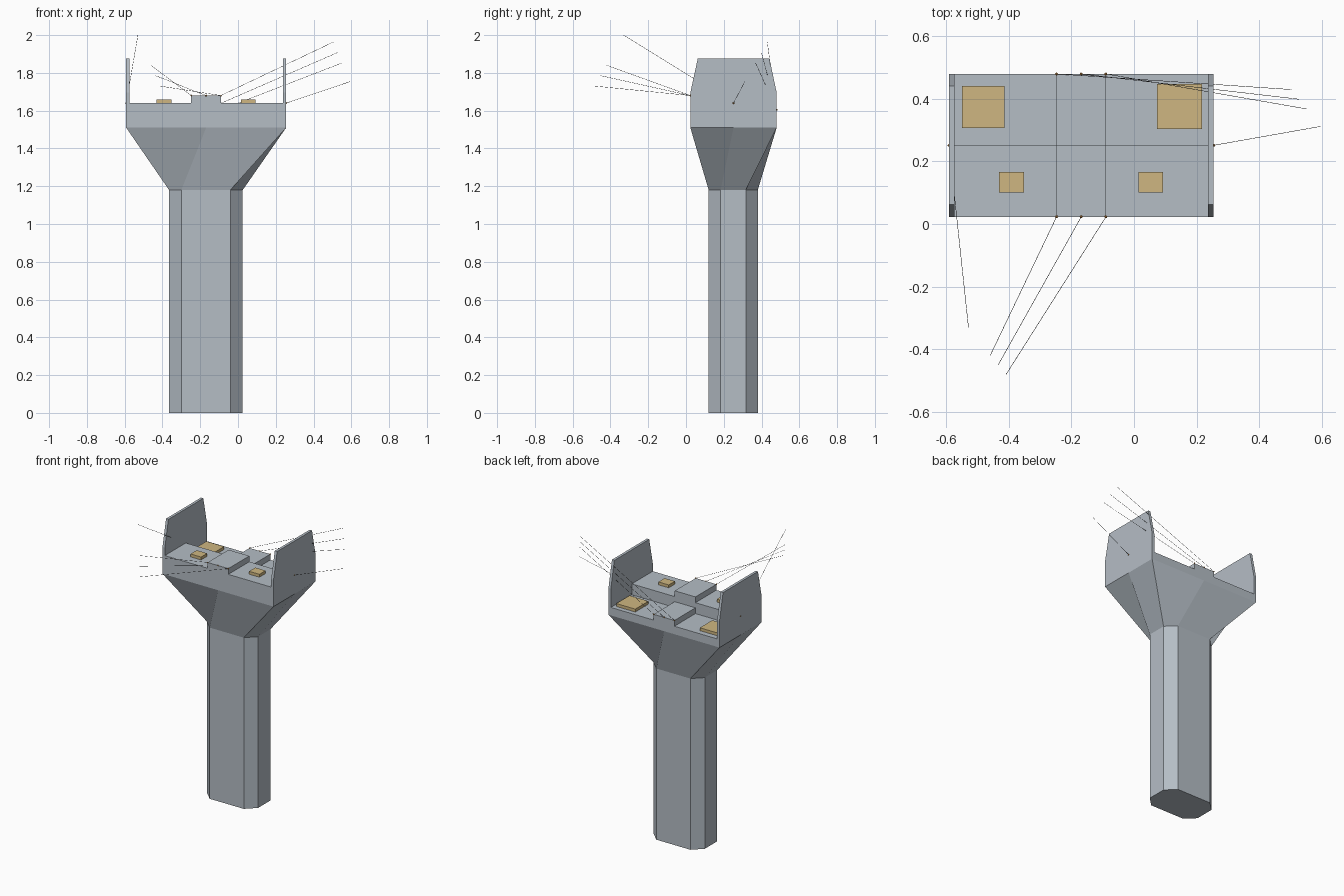
import bpy, bmesh
from mathutils import Vector

if "Cube" in bpy.data.objects:
    bpy.data.objects.remove(bpy.data.objects["Cube"])


def material(name, rgb):
    m = bpy.data.materials.new(name)
    m.diffuse_color = (*rgb, 1)
    m.use_nodes = True
    m.node_tree.nodes["Principled BSDF"].inputs["Base Color"].default_value = m.diffuse_color
    return m


CONCRETE = material("concrete grey", (0.46, 0.51, 0.56))
TAN = material("bearing tan", (0.62, 0.47, 0.22))
DARK = material("cable dark", (0.03, 0.03, 0.03))
ORANGE = material("anchor orange", (0.55, 0.25, 0.06))

# Overall plan limits of the pier head
X0, X1, Y0, Y1 = -0.592, 0.255, 0.023, 0.48
XM, YM = (X0 + X1) / 2, (Y0 + Y1) / 2


def finish(name, bm, mat):
    bmesh.ops.recalc_face_normals(bm, faces=bm.faces[:])
    me = bpy.data.meshes.new(name)
    bm.to_mesh(me)
    bm.free()
    me.materials.append(mat)
    ob = bpy.data.objects.new(name, me)
    bpy.context.collection.objects.link(ob)
    return ob


def loft(name, rings, mat):
    """Join equal-length rings of points and close both ends."""
    bm = bmesh.new()
    vs = [[bm.verts.new(p) for p in r] for r in rings]
    n = len(vs[0])
    for a, b in zip(vs, vs[1:]):
        for i in range(n):
            j = (i + 1) % n
            bm.faces.new((a[i], a[j], b[j], b[i]))
    bm.faces.new(vs[0][::-1])
    bm.faces.new(vs[-1])
    return finish(name, bm, mat)


def box(name, x0, x1, y0, y1, z0, z1, mat):
    plan = [(x0, y0), (x1, y0), (x1, y1), (x0, y1)]
    return loft(name, [[(x, y, z) for x, y in plan] for z in (z0, z1)], mat)


# Shaft and flare: chamfered column twisting out to corners and edge midpoints
octagon = [(-0.30, 0.12), (-0.04, 0.12), (0.025, 0.183), (0.025, 0.317),
           (-0.04, 0.38), (-0.30, 0.38), (-0.365, 0.317), (-0.365, 0.183)]
head = [(XM, Y0), (X1, Y0), (X1, YM), (X1, Y1),
        (XM, Y1), (X0, Y1), (X0, YM), (X0, Y0)]
loft("pier_shaft_and_flare",
     [[(x, y, 0) for x, y in octagon],
      [(x, y, 1.18) for x, y in octagon],
      [(x, y, 1.51) for x, y in head]], CONCRETE)

# Two stepped halves of the cap, each with a raised central block
for name, ya, yb, z in (("front_cap", Y0, YM, 1.64), ("back_cap", YM, Y1, 1.565)):
    prof = [(X0, 1.51), (X1, 1.51), (X1, z), (-0.09, z), (-0.09, z + 0.04),
            (-0.248, z + 0.04), (-0.248, z), (X0, z)]
    loft(name, [[(x, y, h) for x, h in prof] for y in (ya, yb)], CONCRETE)

# End walls with sloped shoulders
wall = [(Y0, 1.51), (Y1, 1.51), (Y1, 1.695), (0.442, 1.875), (0.062, 1.875), (Y0, 1.695)]
for name, xa, xb in (("left_wall", X0, X0 + 0.018), ("right_wall", X1 - 0.018, X1)):
    loft(name, [[(x, y, z) for y, z in wall] for x in (xa, xb)], CONCRETE)

# Bearing pads
box("front_left_pad", -0.432, -0.352, 0.10, 0.167, 1.64, 1.66, TAN)
box("front_right_pad", 0.015, 0.093, 0.10, 0.167, 1.64, 1.66, TAN)
box("back_left_pad", -0.55, -0.415, 0.307, 0.442, 1.565, 1.585, TAN)
box("back_right_pad", 0.073, 0.218, 0.304, 0.448, 1.565, 1.585, TAN)


# Thin guide cables with small anchors
def cable(name, start, end):
    a, b = Vector(start), Vector(end)
    rot = (b - a).to_track_quat('Z', 'Y')
    ring = [rot @ Vector(p) * 0.001 for p in ((1, 0, 0), (-0.5, 0.87, 0), (-0.5, -0.87, 0))]
    loft(name, [[c + p for p in ring] for c in (a, b)], DARK)
    bm = bmesh.new()
    bmesh.ops.create_icosphere(bm, subdivisions=1, radius=0.005)
    bmesh.ops.translate(bm, verts=bm.verts[:], vec=a)
    finish(name + "_anchor", bm, ORANGE)


for i, x in enumerate((-0.248, -0.169, -0.09)):
    cable(f"front_cable_{i}", (x, Y0, 1.68), (-0.46 + 0.025 * i, -0.42 - 0.031 * i, 1.84 - 0.055 * i))
    cable(f"back_cable_{i}", (x, Y1, 1.605), (0.504 + 0.024 * i, 0.43 - 0.031 * i, 1.963 - 0.055 * i))
cable("left_cable", (X0, YM, 1.64), (-0.53, -0.33, 2.0))
cable("right_cable", (X1, YM, 1.64), (0.597, 0.312, 1.755))
